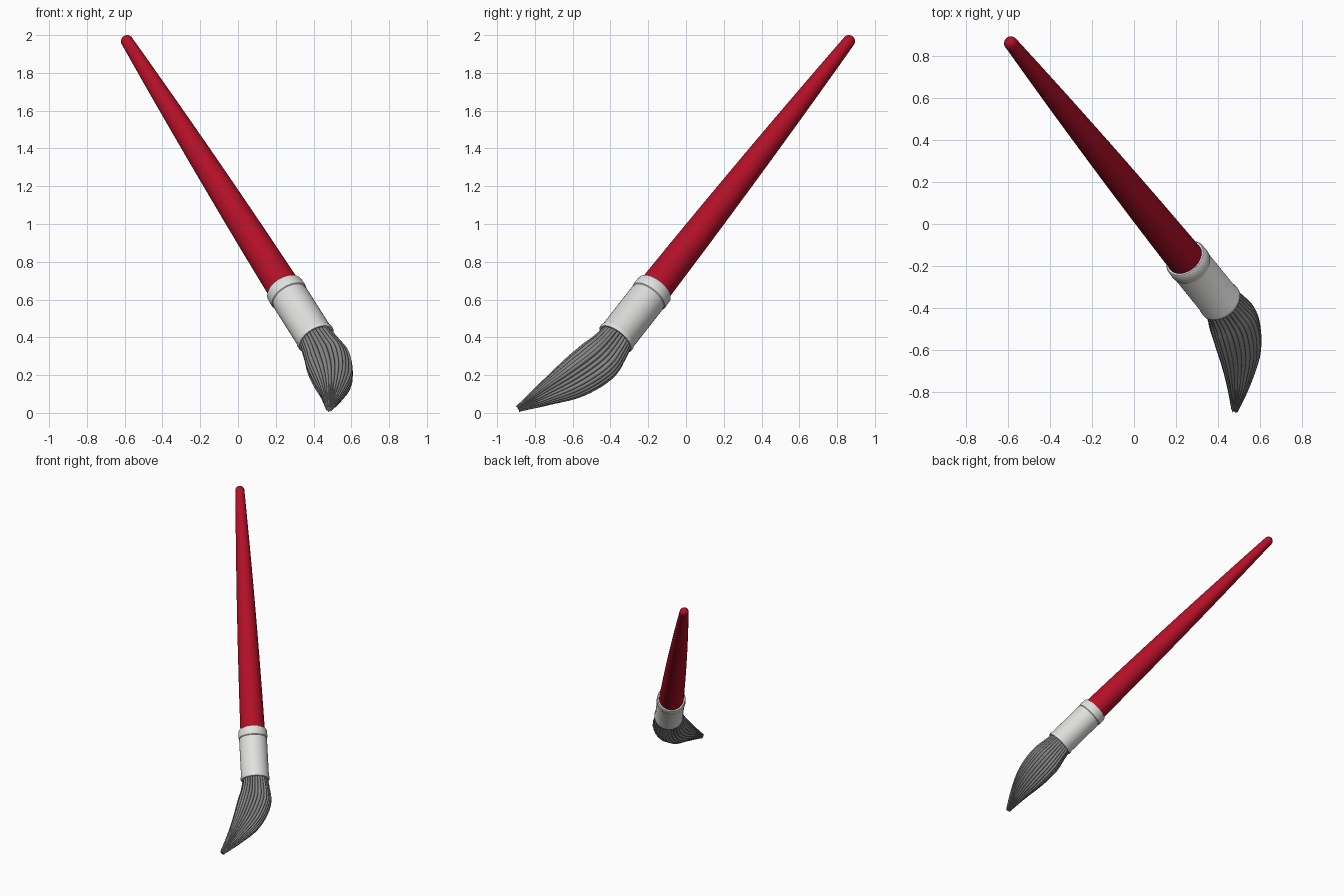
import bpy, bmesh, math, random
from mathutils import Vector

if "Cube" in bpy.data.objects:
    bpy.data.objects.remove(bpy.data.objects["Cube"])

random.seed(4)

def material(name, rgb):
    m = bpy.data.materials.new(name)
    m.diffuse_color = (*rgb, 1)
    m.use_nodes = True
    m.node_tree.nodes["Principled BSDF"].inputs["Base Color"].default_value = m.diffuse_color
    return m

RED = material("red lacquer", (0.45, 0.005, 0.02))
SILVER = material("pale silver", (0.75, 0.75, 0.73))
GREY = material("bristle grey", (0.23, 0.23, 0.23))

def skin(name, rings, mat, angle):
    """Join rings of points into a capped tube."""
    bm = bmesh.new()
    loops = [[bm.verts.new(p) for p in ring] for ring in rings]
    n = len(loops[0])
    for a, b in zip(loops, loops[1:]):
        for i in range(n):
            j = (i + 1) % n
            bm.faces.new((a[i], a[j], b[j], b[i]))
    bm.faces.new(loops[0])
    bm.faces.new(loops[-1])
    bmesh.ops.recalc_face_normals(bm, faces=bm.faces)
    me = bpy.data.meshes.new(name)
    bm.to_mesh(me)
    bm.free()
    me.materials.append(mat)
    me.polygons.foreach_set("use_smooth", [True] * len(me.polygons))
    me.set_sharp_from_angle(angle=math.radians(angle))
    ob = bpy.data.objects.new(name, me)
    bpy.context.collection.objects.link(ob)
    return ob

# Brush axis, from the rounded handle end to the mouth of the ferrule
TOP = Vector((-0.587, 0.862, 1.967))
MOUTH = Vector((0.415, -0.375, 0.39))
AXIS = (MOUTH - TOP).normalized()
LENGTH = (MOUTH - TOP).length
SIDE = AXIS.orthogonal().normalized()
UP = AXIS.cross(SIDE)

def lathe(name, profile, mat, angle=35, n=48):
    """Turn (distance, radius) pairs around the brush axis."""
    rings = []
    for s, r in profile:
        rings.append([TOP + AXIS * s + (SIDE * math.cos(t) + UP * math.sin(t)) * r
                      for t in (2 * math.pi * i / n for i in range(n))])
    return skin(name, rings, mat, angle)

# Handle: round end, gently swelling taper
R0 = 0.033
handle = [(-R0 * math.cos(a), R0 * math.sin(a))
          for a in (math.radians(d) for d in (4, 18, 34, 50, 66, 80))]
STEPS = 16
for k in range(STEPS + 1):
    t = k / STEPS
    handle.append((0.01 + t * (LENGTH - 0.33), R0 + 0.057 * t + 0.028 * t * (1 - t)))
lathe("handle", handle, RED, 60)

# Ferrule: raised collar, groove, plain tube and rolled lip with open mouth
F = LENGTH - 0.385
L = LENGTH
lathe("ferrule", [(F, 0.088), (F, 0.098), (F + 0.008, 0.103), (F + 0.05, 0.105),
                  (F + 0.064, 0.103), (F + 0.068, 0.099), (F + 0.074, 0.099),
                  (F + 0.08, 0.101), (L - 0.028, 0.101), (L - 0.02, 0.105),
                  (L - 0.006, 0.105), (L, 0.101), (L, 0.092), (L - 0.04, 0.09)], SILVER)

# Bristles: bent, grooved tuft; key points are x, y, z, radius
KEYS = [Vector(k) for k in (
    (0.370, -0.319, 0.461, 0.084), (0.398, -0.354, 0.417, 0.088),
    (0.441, -0.408, 0.342, 0.104), (0.478, -0.475, 0.268, 0.121),
    (0.502, -0.600, 0.180, 0.107), (0.499, -0.745, 0.100, 0.064),
    (0.482, -0.888, 0.022, 0.017))]

def spline(keys, steps):
    """Catmull-Rom through the key points."""
    pts = [keys[0] * 2 - keys[1]] + keys + [keys[-1] * 2 - keys[-2]]
    out = []
    for a, b, c, d in zip(pts, pts[1:], pts[2:], pts[3:]):
        for i in range(steps):
            t = i / steps
            out.append(0.5 * (b * 2 + (c - a) * t + (a * 2 - b * 5 + c * 4 - d) * t * t
                              + (b * 3 - a - c * 3 + d) * t ** 3))
    return out + [keys[-1]]

path = spline(KEYS, 5)
CLUMPS, SUB = 28, 6
depth = [random.uniform(0.07, 0.14) for _ in range(CLUMPS)]
lift = [random.uniform(-0.03, 0.03) for _ in range(CLUMPS)]
ends = [random.uniform(-0.006, 0.006) for _ in range(CLUMPS)]
rings, side, last = [], SIDE.copy(), AXIS.copy()
for k, p in enumerate(path):
    q0, q1 = path[max(k - 1, 0)], path[min(k + 1, len(path) - 1)]
    tan = (q1 - q0).to_3d().normalized()
    side.rotate(last.rotation_difference(tan))
    last = tan
    up = tan.cross(side)
    ring = []
    for i in range(CLUMPS * SUB):
        c, u = i // SUB, (i % SUB) / SUB
        bump = math.sin(math.pi * u) ** 0.6 if u else 0
        fade = min(1, k / 8)
        r = p.w * (1 + fade * lift[c] * bump - depth[c] * (1 - bump))
        a = 2 * math.pi * i / (CLUMPS * SUB)
        tip = ends[c] * bump if k == len(path) - 1 else 0
        ring.append(p.to_3d() + tan * tip + (side * math.cos(a) + up * math.sin(a)) * r)
    rings.append(ring)
skin("bristles", rings, GREY, 50)
